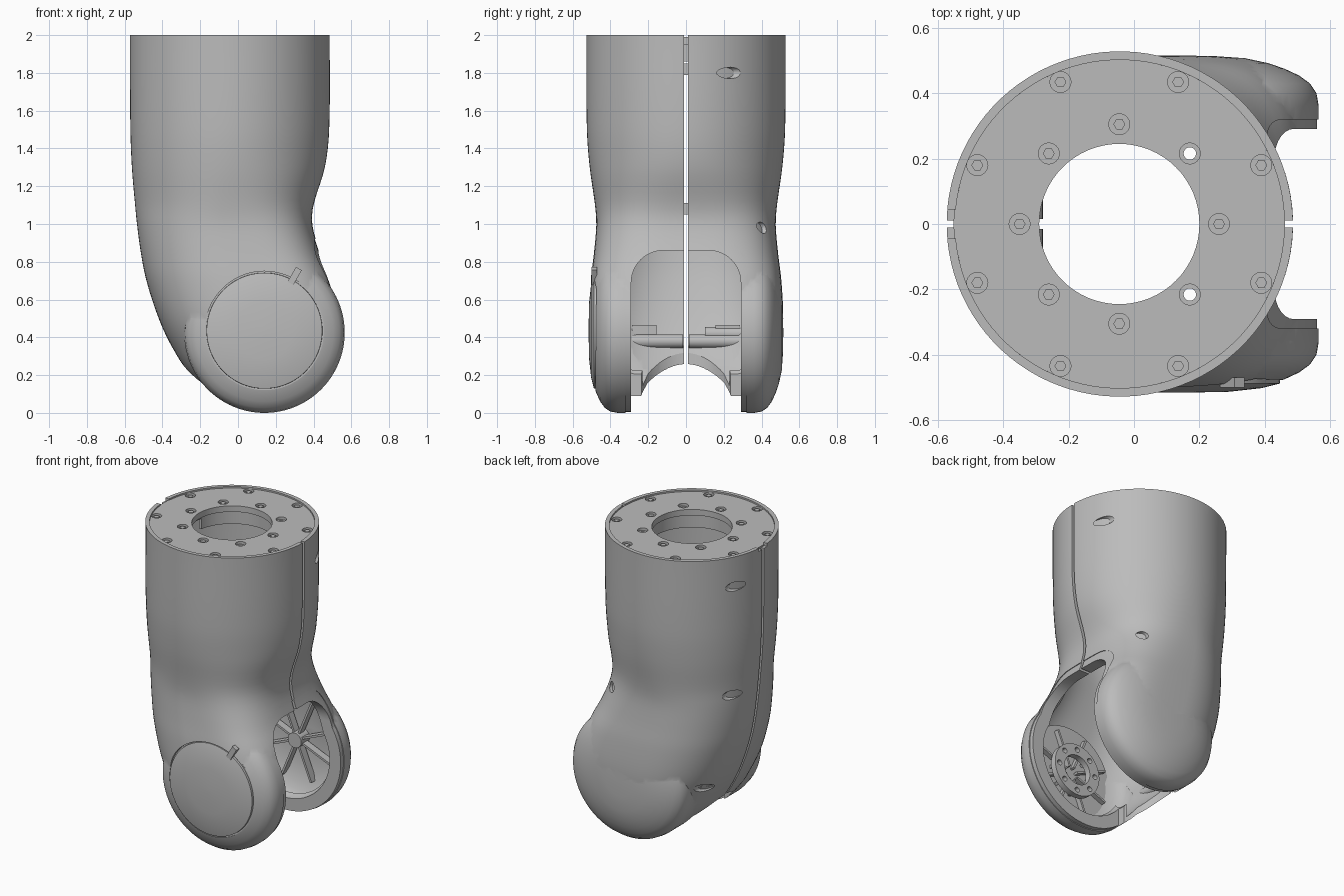
import bpy, bmesh, math
from mathutils import Vector, Matrix

start_cube = bpy.data.objects.get("Cube")
if start_cube:
    bpy.data.objects.remove(start_cube, do_unlink=True)

grey = bpy.data.materials.new("satin grey")
grey.use_nodes = True
grey.diffuse_color = (0.5, 0.5, 0.5, 1)
grey.node_tree.nodes["Principled BSDF"].inputs["Base Color"].default_value = (0.5, 0.5, 0.5, 1)

AXIS_X = -0.045            # centre of the tube
JOINT = Vector((0.14, 0, 0.425))   # centre of the elbow joint
WALL = 0.026

# height, left edge, right edge, half depth, left squareness, right squareness
SECTIONS = [
    (.01, .08, .2, .3, 2.5, 3), (.04, -.01, .28, .37, 2.5, 3), (.1, -.13, .38, .435, 2.5, 3.2),
    (.2, -.25, .47, .48, 2.5, 3.5), (.35, -.35, .53, .505, 2.4, 4), (.5, -.42, .545, .515, 2.4, 4.2),
    (.7, -.485, .5, .505, 2.3, 3.9), (.85, -.515, .435, .487, 2.2, 3.4), (1, -.535, .393, .475, 2.1, 2.9),
    (1.1, -.545, .4, .482, 2, 2.5), (1.3, -.562, .46, .51, 2, 2.1), (1.5, -.57, .483, .525, 2, 2),
    (2, -.573, .486, .528, 2, 2)]

# radius and distance from the middle for the rounded joint caps
CAP = [(.425, .36), (.418, .4), (.398, .43), (.365, .454), (.32, .475), (.27, .492),
       (.2, .507), (.1, .514), (.01, .515)]


def section(z):
    """Smoothly interpolated section values at a height."""
    z = min(max(z, SECTIONS[0][0]), 2)
    last = len(SECTIONS) - 1
    i = max(k for k in range(last) if SECTIONS[k][0] <= z)
    a, b = SECTIONS[i], SECTIONS[i + 1]
    before, after = SECTIONS[max(i - 1, 0)], SECTIONS[min(i + 2, last)]
    h = b[0] - a[0]
    t = (z - a[0]) / h
    out = []
    for k in range(1, len(a)):
        m0 = (b[k] - before[k]) / (b[0] - before[0]) * h
        m1 = (after[k] - a[k]) / (after[0] - a[0]) * h
        out.append((2*t**3 - 3*t*t + 1) * a[k] + (t**3 - 2*t*t + t) * m0
                   + (3*t*t - 2*t**3) * b[k] + (t**3 - t*t) * m1)
    return out


def finish(bm, name):
    bmesh.ops.recalc_face_normals(bm, faces=bm.faces[:])
    mesh = bpy.data.meshes.new(name)
    bm.to_mesh(mesh)
    bm.free()
    mesh.materials.append(grey)
    ob = bpy.data.objects.new(name, mesh)
    bpy.context.collection.objects.link(ob)
    return ob


def skin(name, rings, closed=False):
    """Join rings of points; cap the ends unless the rings form a loop."""
    bm = bmesh.new()
    rows = [[bm.verts.new(p) for p in ring] for ring in rings]
    n = len(rows[0])
    pairs = list(zip(rows, rows[1:])) + ([(rows[-1], rows[0])] if closed else [])
    for a, b in pairs:
        for j in range(n):
            bm.faces.new((a[j], a[(j + 1) % n], b[(j + 1) % n], b[j]))
    if not closed:
        bm.faces.new(rows[0])
        bm.faces.new(rows[-1])
    return finish(bm, name)


def tube(name, inset=0, around=96, rows=56):
    """Bent tube lofted from the sections, shrunk by an inset."""
    rings = []
    low = inset + .01 + (.02 if inset else 0)
    high = 2.1 if inset else 2
    for r in range(rows + 1):
        z = low + (high - low) * (r / rows) ** 1.5
        left, right, depth, nl, nr = section(z - inset * max(0, 1 - z))
        cx, half = (left + right) / 2, max((right - left) / 2 - inset, .01)
        ring = []
        for j in range(around):
            a = math.tau * (j + .5) / around
            c, s = math.cos(a), math.sin(a)
            n = nr if c > 0 else nl
            ring.append((cx + math.copysign(half * abs(c) ** (2 / n), c),
                         math.copysign((depth - inset) * abs(s) ** (2 / n), s), z))
        rings.append(ring)
    return skin(name, rings)


def revolve(name, profile, center, axis="Z", closed=False, sides=64):
    """Turn (radius, distance) points around an axis."""
    rings = []
    for r, d in profile:
        ring = []
        for j in range(sides):
            a = math.tau * j / sides
            u, v = r * math.cos(a), r * math.sin(a)
            ring.append(Vector(center) + Vector((u, v, d) if axis == "Z" else (u, d, v)))
        rings.append(ring)
    return skin(name, rings, closed)


def rod(name, center, radius, d0, d1, axis="Z", sides=24):
    return revolve(name, [(radius, d0), (radius, d1)], center, axis, sides=sides)


def washer(name, center, inner, outer, d0, d1, axis="Z"):
    return revolve(name, [(inner, d0), (outer, d0), (outer, d1), (inner, d1)], center, axis, True)


def box(name, center, size, turn=0):
    """Box, optionally turned around the y direction."""
    bm = bmesh.new()
    place = Matrix.Translation(center) @ Matrix.Rotation(turn, 4, "Y") @ Matrix.Diagonal((*size, 1))
    bmesh.ops.create_cube(bm, size=1, matrix=place)
    return finish(bm, name)


def arch(name, half, top, back, corner=.17):
    """Arched block that opens to the right and downward."""
    outline = [(-half, -.2), (half, -.2)]
    for k in range(13):
        a = math.pi / 2 * k / 12
        outline.append((half - corner + corner * math.cos(a), top - corner + corner * math.sin(a)))
    outline += [(-y, z) for y, z in reversed(outline[2:])]
    return skin(name, [[(x, y, z) for y, z in outline] for x in (back, 1)])


def cut(ob, *tools, operation="DIFFERENCE"):
    """Apply booleans and remove the tools."""
    for tool in tools:
        mod = ob.modifiers.new("cut", "BOOLEAN")
        mod.operation, mod.solver, mod.object = operation, "EXACT", tool
        bpy.context.view_layer.update()
        graph = bpy.context.evaluated_depsgraph_get()
        mesh = bpy.data.meshes.new_from_object(ob.evaluated_get(graph))
        ob.modifiers.clear()
        ob.data = mesh
        bpy.data.objects.remove(tool, do_unlink=True)
    return ob


def body(name, inset=0):
    """Tube merged with the round joint caps."""
    half = [(max(r - inset, .004), d - inset) for r, d in CAP]
    caps = revolve("joint_caps", [(r, -d) for r, d in reversed(half)] + half, JOINT, "Y", sides=96)
    return cut(tube(name, inset), caps, operation="UNION")


def seam():
    return box("seam_cutter", (0, 0, 1), (3, .02, 3))


def cable_hole(radius):
    return rod("cable_hole_cutter", (AXIS_X, 0, 0), radius, -.1, .45, sides=64)


# Hollow shell with joint slot, seam, rim notch, cover recess and screw holes
shell = body("outer_shell")
cut(shell, body("cavity_cutter", WALL), arch("slot_cutter", .32, .92, -.12), cable_hole(.25), seam(),
    box("notch_cutter", (-.56, 0, 2), (.06, .09, .04)),
    rod("recess_cutter", JOINT + Vector((0, 0, .01)), .315, -.7, -.468, "Y", 80))
for x, z in [(.43, 1.8), (-.52, 1.8), (-.49, 1.06), (-.33, .42), (.27, .98)]:
    cut(shell, rod("screw_cutter", (x, 0, z), .03, .12, .7, "Y"))
    boss = rod("screw_boss", (x, 0, z), .036, .1, .7, "Y")
    cut(boss, tube("boss_limit", .018), operation="INTERSECT")

# Recessed lip around the joint slot
lip = body("slot_lip", .005)
cut(lip, body("lip_core", .085))
cut(lip, arch("lip_limit", .335, .935, -.135), operation="INTERSECT")
cut(lip, arch("lip_opening", .29, .86, -.12), cable_hole(.248), seam())

# Mounting flange with two bolt circles
flange_center = (AXIS_X, 0, 0)
flange = washer("top_flange", flange_center, .245, .507, 1.95, 1.99)
for radius, offset in ((.305, 0), (.47, .5)):
    for k in range(8):
        a = math.tau * (k + offset) / 8
        spot = (AXIS_X + radius * math.cos(a), radius * math.sin(a), 0)
        cut(flange, rod("counterbore_cutter", spot, .032, 1.972, 2.1))
        if offset == 0 and k in (1, 7):
            cut(flange, rod("hole_cutter", spot, .019, 1.9, 2.1))
        else:
            rod("flange_bolt", spot, .018, 1.96, 1.985, sides=6)
collar = washer("flange_collar", flange_center, .265, .285, 1.86, 1.96)
cut(collar, box("collar_notch", (AXIS_X - .28, 0, 1.88), (.1, .1, .1)))

# Seam bridges inside the tube
for z in (1.82, 1.08):
    box("seam_bridge", (section(z)[1] - .04, 0, z), (.03, .06, .06))

# Cross rod and ledges on the rear wall, one on each half
for side in (-1, 1):
    bar = rod("rear_cross_rod", (-.315, side * .15, .38), .036, -.135, .135, "Y")
    cut(bar, tube("rod_limit", .015), operation="INTERSECT")
    ledge = box("rear_ledge", (-.33, side * .22, .44), (.05, .13, .05))
    cut(ledge, tube("ledge_limit", .015), operation="INTERSECT")

# Ribbed dishes inside both arms
for side in (-1, 1):
    for k in range(8):
        a = math.tau * (k + .5) / 8
        center = JOINT + Vector((.165 * math.cos(a), side * .443, -.165 * math.sin(a)))
        box("arm_rib", center, (.24, .05, .014), a)
    if side > 0:
        rod("arm_hub", JOINT, .05, .4, .495, "Y")
    else:
        ring = washer("bearing_ring", JOINT, .1, .175, -.41, -.37, "Y")
        for k in range(8):
            a = math.tau * k / 8
            spot = JOINT + Vector((.14 * math.cos(a), 0, .14 * math.sin(a)))
            cut(ring, rod("ring_hole_cutter", spot, .017, -.5, -.3, "Y"))
            box("ring_post", spot + Vector((0, -.43, 0)), (.02, .06, .02), a)

# Round cover and latch on the front of the joint
revolve("front_cover", [(.27, -.45), (.317, -.45), (.317, -.474), (.307, -.474), (.306, -.488),
                        (.25, -.502), (.15, -.513), (.01, -.516)],
        JOINT + Vector((0, 0, .01)), "Y", sides=80)
box("cover_latch", (.3, -.485, .725), (.09, .03, .035), -math.radians(60))

# Smooth shading with crisp edges
bpy.ops.object.select_all(action="DESELECT")
for ob in bpy.context.collection.objects:
    if ob.type == "MESH" and ob.data.materials and ob.data.materials[0] == grey:
        ob.select_set(True)
        bpy.context.view_layer.objects.active = ob
bpy.ops.object.shade_smooth_by_angle(angle=math.radians(30))
